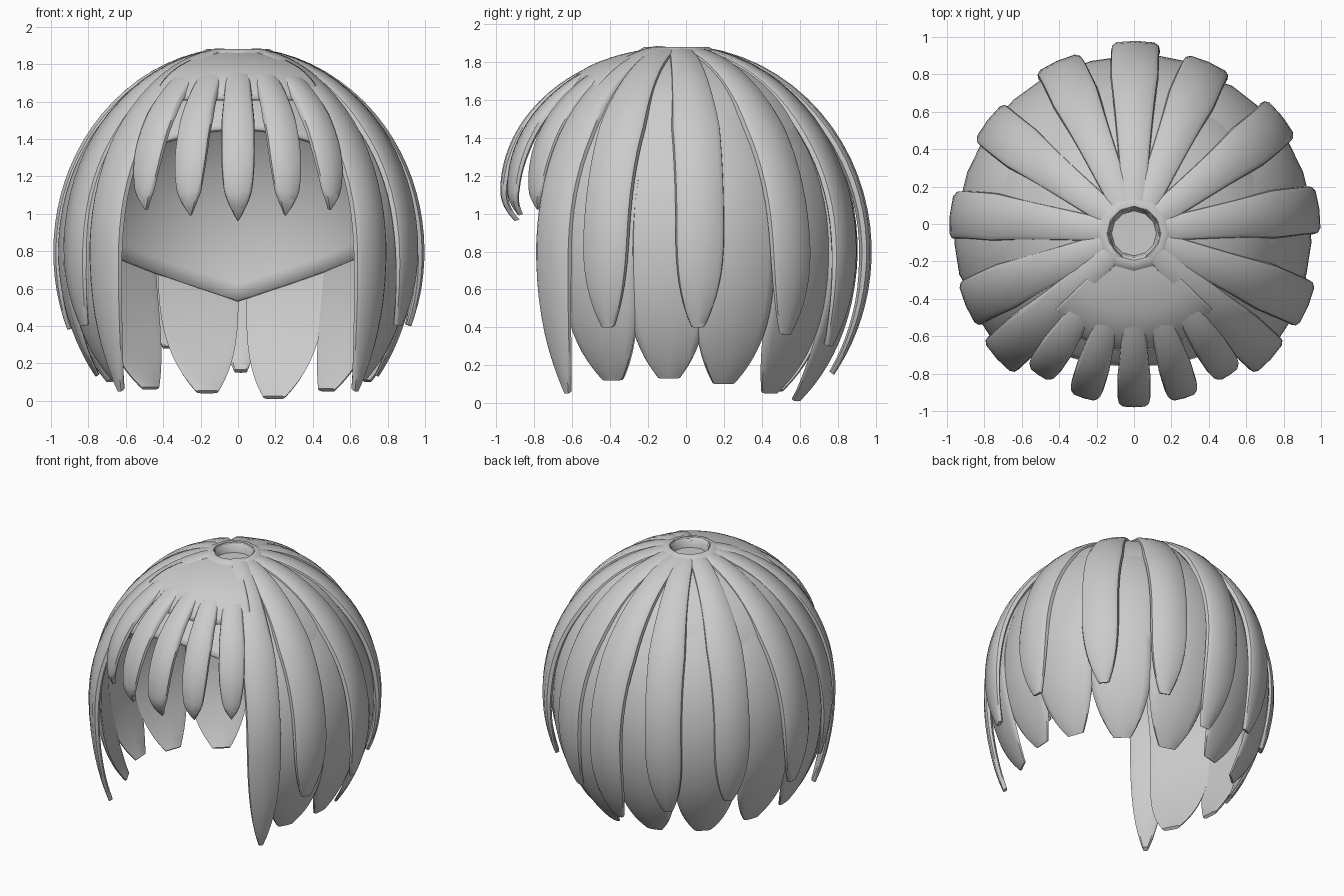
import bpy, math
from math import sin, cos, radians, asin, pi

if "Cube" in bpy.data.objects:
    bpy.data.objects.remove(bpy.data.objects["Cube"])

CENTRE_Y = -0.05

hair = bpy.data.materials.new("plain grey hair")
hair.use_nodes = True
GREY = (0.6, 0.6, 0.6, 1)
hair.diffuse_color = GREY
hair.node_tree.nodes["Principled BSDF"].inputs["Base Color"].default_value = GREY


def polar(az, r, z):
    return (r * cos(az), CENTRE_Y + r * sin(az), z)


def make(name, verts, faces, shell=0):
    mesh = bpy.data.meshes.new(name)
    mesh.from_pydata(verts, [], faces)
    mesh.materials.append(hair)
    obj = bpy.data.objects.new(name, mesh)
    bpy.context.collection.objects.link(obj)
    bpy.ops.object.select_all(action='DESELECT')
    obj.select_set(True)
    bpy.context.view_layer.objects.active = obj
    bpy.ops.object.shade_smooth_by_angle(angle=radians(40))
    if shell:
        solid = obj.modifiers.new("thickness", 'SOLIDIFY')
        solid.thickness = shell
        solid.offset = -1


def grid_faces(rows, cols, closed):
    n = cols if closed else cols + 1
    return [(i * n + j, i * n + n + j, i * n + n + (j + 1) % n, i * n + (j + 1) % n)
            for i in range(rows) for j in range(cols)]


# Cross-section of a lock: (side, depth), a bevelled strip
SECTION = [(-1, 0.7), (-0.94, 0.3), (-0.75, 0.05), (0, 0), (0.75, 0.05),
           (0.94, 0.3), (1, 0.7), (0.8, 1), (0, 1), (-0.8, 1)]


def lock(name, az, width, reach, tip, mid=0.8, up=1.08, low=1.1, start=82,
         thick=0.06, root=0.45, taper=0.28, power=2.6, end=0.27, sway=0):
    """Strip that runs down an oval from the crown to its tip."""
    rows, n = 26, len(SECTION)
    e0 = radians(start)
    e1 = asin((tip - mid) / (low if tip < mid else up))
    verts = []
    for i in range(rows + 1):
        t = 1 - (1 - i / rows) ** 1.3
        e = e0 + (e1 - e0) * t
        k = root + (1 - root) * min(1, t / 0.42)
        u = max(0, (t - 1 + taper) / taper)
        k *= 1 - (1 - end) * u ** power
        d = thick * (1 - 0.5 * u) * min(1, 0.4 + t * 2)
        for s, depth in SECTION:
            r = (reach - d * depth) * cos(e)
            z = mid + (up if e > 0 else low) * sin(e) - d * depth * sin(e)
            a = radians(az + sway * t * t) + s * k * width / 2 / max(reach * cos(e), 0.15)
            verts.append(polar(a, r, z))
    faces = grid_faces(rows, n, True)
    faces.append(tuple(range(n)))
    faces.append(tuple(reversed(range(rows * n, rows * n + n))))
    make(name, verts, faces)


# Inner cap: a tilted bowl, high over the face and low at the nape
def cap_edge(deg):
    front = abs((deg - 270 + 180) % 360 - 180)
    if front < 90:
        return 0.995 + 0.465 * cos(radians(front))
    return 0.995 - 0.465 * (front - 90) / 90


def cap(cols=72, rows=18):
    verts = []
    for i in range(rows + 1):
        for j in range(cols):
            deg = 360 * j / cols
            e1 = asin((cap_edge(deg) - 0.8) / 1.04)
            e = radians(80) + (e1 - radians(80)) * i / rows
            verts.append(polar(radians(deg), 0.92 * cos(e), 0.8 + 1.04 * sin(e)))
    make("inner_cap", verts, grid_faces(rows, cols, True), 0.025)


# Smooth hair at the crown that sinks below the locks where they separate
def crown(name, az0, az1, reach, mid, up, end, sink, cols=48, rows=14):
    verts = []
    for i in range(rows + 1):
        t = i / rows
        e = radians(82 + (end - 82) * t)
        k = 1 - sink * max(0, t - 0.5) ** 2 * 4
        for j in range(cols + 1):
            az = radians(az0 + (az1 - az0) * j / cols)
            verts.append(polar(az, reach * k * cos(e), mid + up * k * sin(e)))
    make(name, verts, grid_faces(rows, cols, False), 0.02)


# Crown whorl: a raised rim around a shallow hollow
def whorl(cols=12):
    profile = [(0.23, 1.82), (0.2, 1.862), (0.17, 1.88), (0.145, 1.88),
               (0.13, 1.865), (0.12, 1.81)]
    verts = [polar(2 * pi * j / cols, r, z) for r, z in profile for j in range(cols)]
    faces = grid_faces(len(profile) - 1, cols, True)
    faces.append(tuple(range(len(verts) - cols, len(verts))))
    make("crown_whorl", verts, faces)


cap()
crown("back_crown", -48, 228, 0.966, 0.8, 1.07, 32, 0.03)
crown("fringe_crown", 224, 316, 0.935, 1.12, 0.758, 44, 0.06)
whorl()

# Wide under layer: azimuth, tip height
UNDER = [(207, 0.12), (183, 0.13), (160, 0.10), (132, 0.06), (104, 0.04),
         (73, 0.01), (46, 0.05), (20, 0.10), (357, 0.13), (333, 0.12)]
for i, (az, tip) in enumerate(UNDER):
    lock(f"under_lock_{i + 1}", az, 0.46, 0.95 + 0.012 * (i % 2), tip, up=1.06,
         start=65, thick=0.045, root=0.6, taper=0.34)

# Raised top layer: azimuth, reach, tip height
TOP = [(90, 1.03, 0.15), (113, 1.01, 0.28), (67, 1.0, 0.3), (37, 1.01, 0.36),
       (143, 0.99, 0.36), (173, 0.99, 0.38), (8, 1.0, 0.4), (202, 0.98, 0.4),
       (338, 1.01, 0.4)]
for i, (az, reach, tip) in enumerate(TOP):
    lock(f"top_lock_{i + 1}", az, 0.27, reach, tip, up=1.09, sway=2 if i % 2 else -1)

# Long locks that frame the face
for side, az in (("right", 222.5), ("left", 317.5)):
    lock(f"{side}_face_lock", az, 0.25, 0.995, 0.05, up=1.095, low=1.5, taper=0.32,
         end=0.15)

# Fringe over the forehead
for i in range(-2, 3):
    lock(f"fringe_lock_{i + 3}", 270 + 17 * i, 0.185, 0.93 - 0.008 * abs(i),
         0.96 + 0.03 * abs(i), mid=1.12, up=0.755, low=0.4, start=70,
         thick=0.05, root=0.55, taper=0.42, power=1.9, end=0.04)
